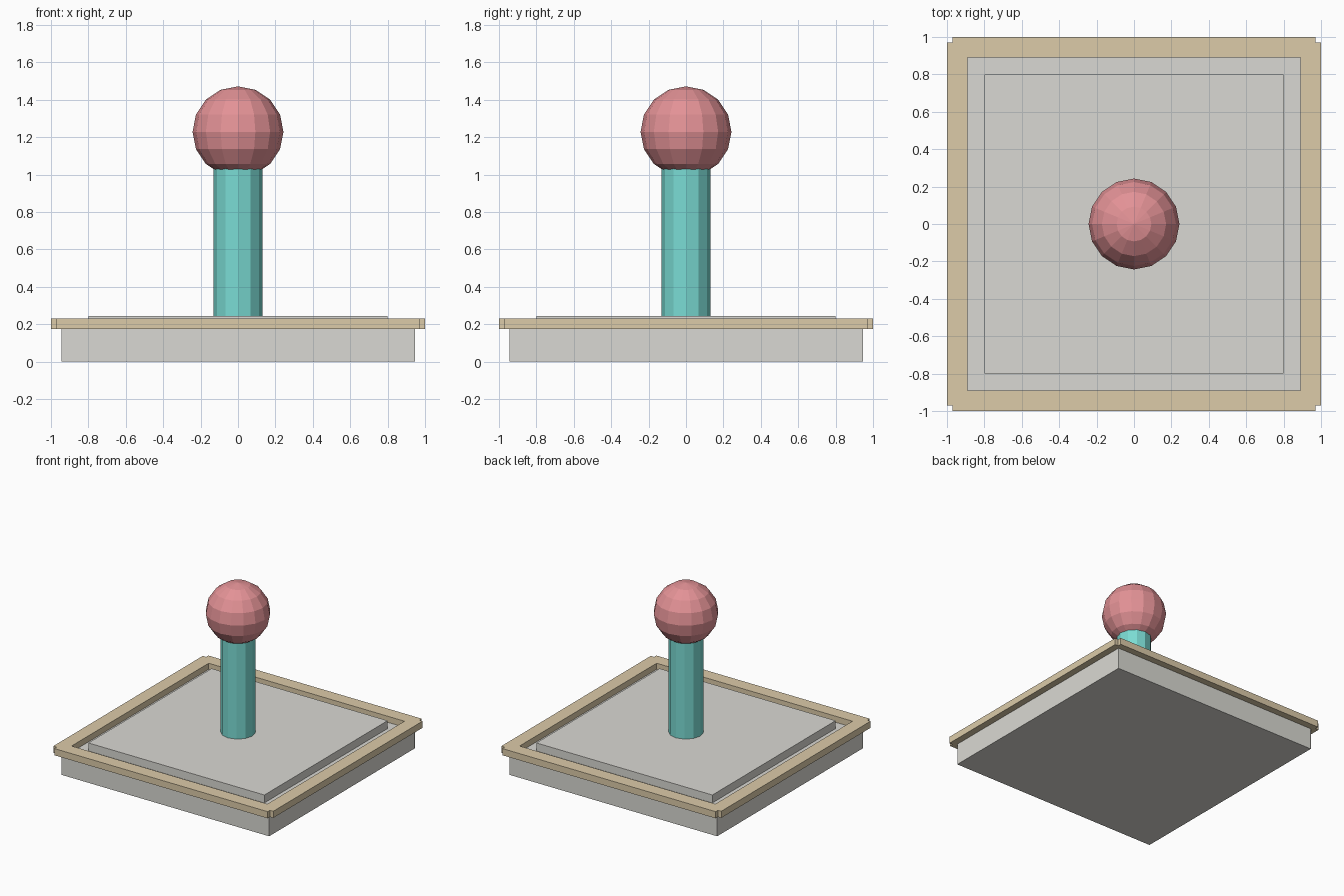
import bpy
import bmesh
from mathutils import Matrix, Vector
from math import pi

cube = bpy.data.objects.get("Cube")
if cube:
    bpy.data.objects.remove(cube, do_unlink=True)


def make_material(name, rgb):
    """Flat material from 0-255 display values, stored as linear."""
    linear = [((c / 255 + 0.055) / 1.055) ** 2.4 for c in rgb]
    mat = bpy.data.materials.new(name)
    mat.use_nodes = True
    mat.diffuse_color = (*linear, 1)
    mat.node_tree.nodes["Principled BSDF"].inputs["Base Color"].default_value = (*linear, 1)
    return mat


def add_object(name, bm, mat):
    bmesh.ops.recalc_face_normals(bm, faces=bm.faces)
    mesh = bpy.data.meshes.new(name)
    bm.to_mesh(mesh)
    bm.free()
    mesh.materials.append(mat)
    obj = bpy.data.objects.new(name, mesh)
    bpy.context.collection.objects.link(obj)


def slab(name, half, z0, z1, mat):
    """Square block between two heights."""
    bm = bmesh.new()
    place = Matrix.Translation((0, 0, (z0 + z1) / 2)) @ Matrix.Diagonal((2 * half, 2 * half, z1 - z0, 1))
    bmesh.ops.create_cube(bm, size=1, matrix=place)
    add_object(name, bm, mat)


grey = make_material("warm grey", (218, 217, 211))
tan = make_material("tan", (220, 203, 169))
teal = make_material("teal", (122, 219, 211))
pink = make_material("pink", (227, 146, 150))

# Base block and the raised plate inside the frame
slab("base", 0.945, 0, 0.18, grey)
slab("raised_plate", 0.8, 0.18, 0.245, grey)

# Frame: one mitred side turned around the centre, with notched corners
outer, notch, inner, bottom, top = 1.0, 0.97, 0.89, 0.175, 0.23
side = [(outer, -notch), (outer, notch), (notch, notch),
        (inner, inner), (inner, -inner), (notch, -notch)]
bm = bmesh.new()
for k in range(4):
    turn = Matrix.Rotation(k * pi / 2, 3, 'Z')
    bm.faces.new([bm.verts.new(turn @ Vector((x, y, bottom))) for x, y in side])
bmesh.ops.remove_doubles(bm, verts=bm.verts, dist=0.001)
raised = bmesh.ops.extrude_face_region(bm, geom=bm.faces[:], use_keep_orig=True)
bmesh.ops.translate(bm, vec=(0, 0, top - bottom),
                    verts=[g for g in raised["geom"] if isinstance(g, bmesh.types.BMVert)])
add_object("frame", bm, tan)

# Twelve-sided post
bm = bmesh.new()
post_bottom, post_top = 0.24, 1.1
bmesh.ops.create_cone(bm, cap_ends=True, segments=12, radius1=0.131, radius2=0.131,
                      depth=post_top - post_bottom,
                      matrix=Matrix.Translation((0, 0, (post_bottom + post_top) / 2)))
add_object("post", bm, teal)

# Faceted ball on top of the post
bm = bmesh.new()
bmesh.ops.create_uvsphere(bm, u_segments=16, v_segments=8, radius=0.243,
                          matrix=Matrix.Translation((0, 0, 1.229)))
add_object("ball", bm, pink)
